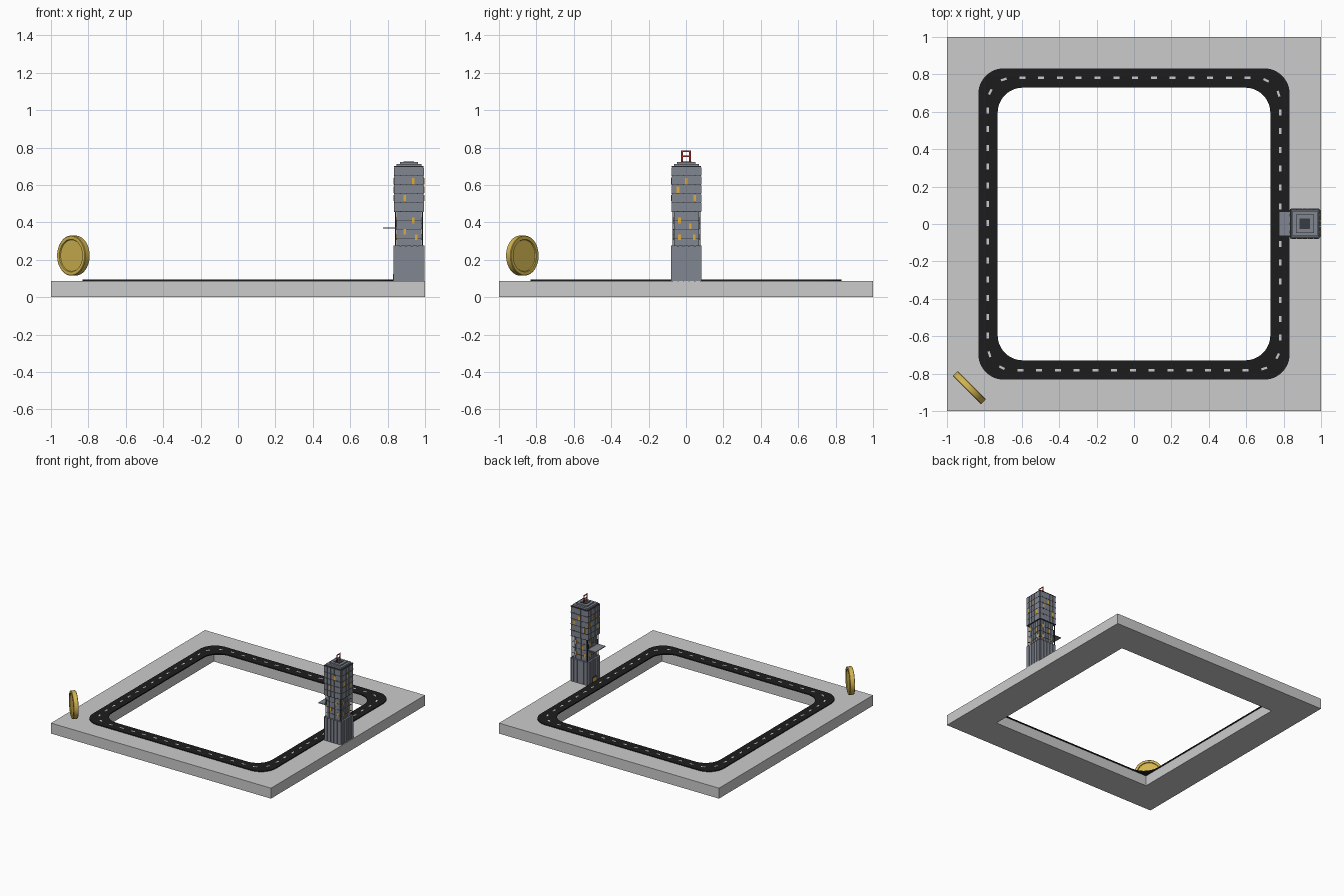
import bpy, bmesh, math
from mathutils import Matrix, Vector

if "Cube" in bpy.data.objects:
    bpy.data.objects.remove(bpy.data.objects["Cube"])


def material(name, r, g, b):
    m = bpy.data.materials.new(name)
    m.diffuse_color = (r, g, b, 1)
    m.use_nodes = True
    m.node_tree.nodes["Principled BSDF"].inputs["Base Color"].default_value = m.diffuse_color
    return m


ASPHALT = material("asphalt", 0.012, 0.012, 0.012)
PAINT = material("road_paint", 0.6, 0.6, 0.6)
STONE = material("blue_grey_stone", 0.22, 0.24, 0.28)
DARK = material("dark_trim", 0.04, 0.045, 0.055)
GLASS = material("lit_glass", 0.75, 0.4, 0.04)
GOLD = material("gold", 0.65, 0.46, 0.08)
RED = material("red", 0.4, 0.03, 0.02)


def finish(name, bm, mat=None):
    bmesh.ops.recalc_face_normals(bm, faces=bm.faces)
    me = bpy.data.meshes.new(name)
    bm.to_mesh(me)
    bm.free()
    ob = bpy.data.objects.new(name, me)
    bpy.context.collection.objects.link(ob)
    if mat:
        me.materials.append(mat)
    return ob


def add_box(bm, lo, hi, frame=Matrix()):
    lo, hi = Vector(lo), Vector(hi)
    m = frame @ Matrix.Translation((lo + hi) / 2) @ Matrix.Diagonal((*(hi - lo), 1))
    bmesh.ops.create_cube(bm, size=1, matrix=m)


def boxes(name, pairs, mat=None):
    bm = bmesh.new()
    for lo, hi in pairs:
        add_box(bm, lo, hi)
    return finish(name, bm, mat)


# Frame of slabs around an open square
W, H = 0.735, 0.086
boxes("front_slab", [((-W, -1, 0), (W, -W, H))])
boxes("back_slab", [((-W, W, 0), (W, 1, H))])
for s, n in ((-1, "left"), (1, "right")):
    a, b = sorted((s * W, s))
    boxes(n + "_slab", [((a, -W, 0), (b, 1, H))])
    boxes(n + "_corner_slab", [((a, -1, 0), (b, -W, H))])


# Road loop with rounded corners
def rounded_square(half, r, n=12):
    pts = []
    for k in range(4):
        q = math.pi / 2 * k
        cx = (half - r) * (1 if k in (0, 3) else -1)
        cy = (half - r) * (1 if k < 2 else -1)
        for i in range(n + 1):
            t = q + math.pi / 2 * i / n
            pts.append(Vector((cx + r * math.cos(t), cy + r * math.sin(t), 0)))
    return pts


bm = bmesh.new()
rings = []
for half, z in ((0.832, H - 0.002), (0.832, 0.093), (0.729, 0.093), (0.729, H - 0.002)):
    rings.append([bm.verts.new((p.x, p.y, z)) for p in rounded_square(half, 0.135)])
for a, b in zip(rings, rings[1:] + rings[:1]):
    for i in range(len(a)):
        j = (i + 1) % len(a)
        bm.faces.new((a[i], a[j], b[j], b[i]))
finish("road", bm, ASPHALT)

# Lane dashes spaced evenly along the centre line
path = rounded_square(0.782, 0.135)
path.append(path[0])
lengths = [(q - p).length for p, q in zip(path, path[1:])]
step = sum(lengths) / 60
bm = bmesh.new()
travelled, target = 0, step / 2
for p, q, seg in zip(path, path[1:], lengths):
    while target <= travelled + seg and seg > 0:
        c = p.lerp(q, (target - travelled) / seg)
        ang = math.atan2(q.y - p.y, q.x - p.x)
        fr = Matrix.Translation((c.x, c.y, 0.093)) @ Matrix.Rotation(ang, 4, 'Z')
        add_box(bm, (-0.016, -0.006, -0.001), (0.016, 0.006, 0.001), fr)
        target += step
    travelled += seg
finish("lane_dashes", bm, PAINT)

# Floating coin: lathe profile with raised rim, facing the corner
bm = bmesh.new()
profile = [(0, 0.013), (0.084, 0.013), (0.087, 0.019), (0.104, 0.019), (0.107, 0.016),
           (0.107, -0.016), (0.104, -0.019), (0.087, -0.019), (0.084, -0.013), (0, -0.013)]
vs = [bm.verts.new((r, 0, z)) for r, z in profile]
es = [bm.edges.new(e) for e in zip(vs, vs[1:])]
bmesh.ops.spin(bm, geom=vs + es, cent=(0, 0, 0), axis=(0, 0, 1), angle=2 * math.pi,
               steps=48, use_duplicate=False)
bmesh.ops.remove_doubles(bm, verts=bm.verts, dist=1e-5)
turn = Matrix.Rotation(math.pi / 4, 4, 'Z') @ Matrix.Rotation(math.pi / 2, 4, 'Y')
bm.transform(Matrix.Translation((-0.88, -0.875, 0.222)) @ turn)
coin = finish("coin", bm, GOLD)
bpy.context.view_layer.objects.active = coin
coin.select_set(True)
bpy.ops.object.shade_smooth_by_angle(angle=math.radians(30))

# Tower; each facade is drawn in a frame with u sideways, depth along -y
TX, TY = 0.914, 0.002
SIDES = [Matrix.Translation((TX, TY, 0)) @ Matrix.Rotation(math.pi / 2 * k, 4, 'Z')
         for k in range(4)]  # front, right, back, left


def tower_block(name, half, z0, z1, mat=STONE):
    return boxes(name, [((TX - half, TY - half, z0), (TX + half, TY + half, z1))], mat)


def facade(name, items, mat, sides=(0, 1, 2, 3)):
    bm = bmesh.new()
    for k in sides:
        for u, w, d0, d1, z0, z1 in items:
            add_box(bm, (u - w / 2, -d1, z0), (u + w / 2, -d0, z1), SIDES[k])
    return finish(name, bm, mat)


tower_block("tower_base", 0.077, H, 0.272)
tower_block("tower_middle", 0.063, 0.272, 0.46)
tower_block("tower_top", 0.076, 0.457, 0.697)
tower_block("roof_step", 0.067, 0.697, 0.712)
tower_block("roof_cap", 0.049, 0.712, 0.722)
tower_block("roof_hatch", 0.028, 0.720, 0.725, DARK)

FLOOR = 0.048
cols = [-0.06, -0.03, 0, 0.03, 0.06]
facade("base_pilasters", [(u, 0.024, 0.07, 0.082, H, 0.275) for u in cols], STONE)
facade("middle_pilasters", [(u, 0.019, 0.06, 0.067, 0.275, 0.458)
                            for u in (-0.05, -0.025, 0, 0.025, 0.05)], STONE)
facade("middle_floor_lines", [(0, 0.136, 0.06, 0.068, 0.457 - FLOOR * i - 0.002, 0.457 - FLOOR * i + 0.001)
                              for i in range(1, 4)], DARK)
facade("corner_posts", [(-0.072, 0.005, 0.069, 0.074, 0.27, 0.46)], DARK)
facade("top_panels", [(u, 0.026, 0.07, 0.080, 0.459 + FLOOR * i, 0.457 + FLOOR * (i + 1) - 0.003)
                      for u in cols[1:4] + [-0.0615, 0.0615] for i in range(5)], STONE)
facade("top_floor_lines", [(0, 0.158, 0.07, 0.079, 0.455 + FLOOR * i, 0.460 + FLOOR * i)
                           for i in range(6)], DARK)

# Lit windows, scattered over the upper floors
upper = [(0.0, 0.62), (-0.045, 0.575), (0.045, 0.53)]
lower = [(-0.037, 0.41), (0.02, 0.38), (-0.037, 0.32), (0.043, 0.32)]
win = [(u, 0.014, 0.07, 0.082, z - 0.017, z + 0.017) for u, z in upper]
win += [(u, 0.014, 0.06, 0.0695, z - 0.015, z + 0.015) for u, z in lower]
facade("side_windows", win, GLASS, (1, 2, 3))
win = [(u, 0.014, 0.07, 0.082, z - 0.017, z + 0.017) for u, z in ((0.022, 0.62), (-0.022, 0.53))]
win += [(u, 0.014, 0.06, 0.0695, z - 0.015, z + 0.015)
        for u, z in ((0.022, 0.41), (-0.022, 0.35), (0.04, 0.32))]
facade("front_windows", win, GLASS, (0,))

# Balcony and lit doorway towards the road
facade("balcony", [(0, 0.132, 0.06, 0.138, 0.367, 0.373)], STONE, (3,))
facade("balcony_frame", [(u, 0.005, 0.062, 0.073, 0.373, 0.412) for u in (-0.06, 0.06)], DARK, (3,))
facade("door_frame", [(0, 0.06, 0.07, 0.0835, H, 0.135)], DARK, (3,))
facade("doorway", [(0, 0.045, 0.07, 0.0845, H, 0.125)], GLASS, (3,))

# Blank rooftop sign: thin open panel frame
t, x, y0, z0, z1 = 0.009, TX, 0.026, 0.722, 0.785
boxes("roof_sign", [((x - 0.001, -y0, z0), (x + 0.001, -y0 + t, z1)),
                    ((x - 0.001, y0 - t, z0), (x + 0.001, y0, z1)),
                    ((x - 0.001, -y0 + t, z1 - t), (x + 0.001, y0 - t, z1)),
                    ((x - 0.001, -y0 + t, 0.748), (x + 0.001, y0 - t, 0.757))], RED)
